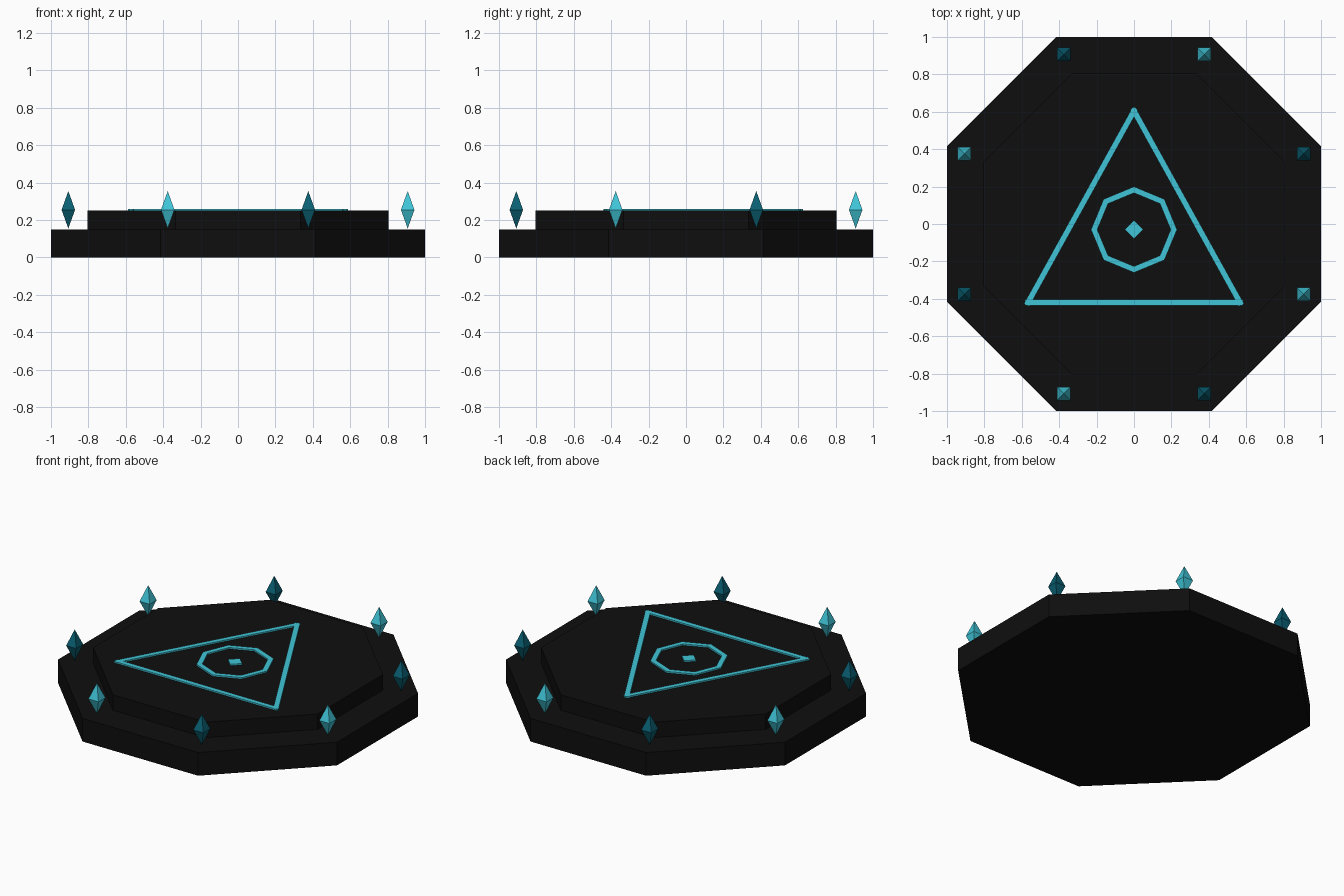
import bpy, bmesh, math
from mathutils import Matrix, Vector

if "Cube" in bpy.data.objects:
    bpy.data.objects.remove(bpy.data.objects["Cube"])


def material(name, rgb):
    m = bpy.data.materials.new(name)
    m.diffuse_color = (*rgb, 1)
    m.use_nodes = True
    m.node_tree.nodes["Principled BSDF"].inputs["Base Color"].default_value = m.diffuse_color
    return m


BLACK = material("black stone", (0.0045, 0.0045, 0.0045))
BRIGHT = material("bright teal", (0.051, 0.56, 0.68))
DARK = material("dark teal", (0.003, 0.115, 0.17))


def add_object(name, bm, mat):
    bmesh.ops.recalc_face_normals(bm, faces=bm.faces)
    mesh = bpy.data.meshes.new(name)
    bm.to_mesh(mesh)
    bm.free()
    mesh.materials.append(mat)
    ob = bpy.data.objects.new(name, mesh)
    bpy.context.collection.objects.link(ob)
    return ob


def ngon(n, radius, turn=0.0, centre=(0, 0)):
    return [(centre[0] + radius * math.cos(turn + i * math.tau / n),
             centre[1] + radius * math.sin(turn + i * math.tau / n)) for i in range(n)]


def prism(name, points, z0, z1, mat):
    bm = bmesh.new()
    face = bm.faces.new([bm.verts.new((x, y, z0)) for x, y in points])
    top = bmesh.ops.extrude_face_region(bm, geom=[face], use_keep_orig=True)["geom"]
    bmesh.ops.translate(bm, vec=(0, 0, z1 - z0),
                        verts=[g for g in top if isinstance(g, bmesh.types.BMVert)])
    return add_object(name, bm, mat)


def bar(name, a, b, width, extend, z0, z1, mat):
    a, b = Vector(a), Vector(b)
    d = (b - a).normalized()
    side = Vector((-d.y, d.x)) * width / 2
    a, b = a - d * extend, b + d * extend
    return prism(name, [a - side, b - side, b + side, a + side], z0, z1, mat)


# Two-step octagonal platform
SEC = 1 / math.cos(math.pi / 8)
prism("base_step", ngon(8, SEC, math.pi / 8), 0, 0.15, BLACK)
prism("upper_step", ngon(8, 0.805 * SEC, math.pi / 8), 0.15, 0.25, BLACK)

# Triangle of thin inlaid bars
corners = [(0, 0.605), (-0.567, -0.42), (0.567, -0.42)]
for i in range(3):
    bar(f"triangle_bar_{i + 1}", corners[i], corners[(i + 1) % 3],
        0.032, 0.015, 0.25, 0.2595, BRIGHT)

# Octagonal ring and centre diamond
C = (0, -0.03)
bm = bmesh.new()
loops = [[bm.verts.new((x, y, z)) for x, y in ngon(8, r, 0, C)]
         for r, z in ((0.23, 0.25), (0.23, 0.2595), (0.196, 0.2595), (0.196, 0.25))]
for k in range(4):
    p, q = loops[k], loops[(k + 1) % 4]
    for i in range(8):
        j = (i + 1) % 8
        bm.faces.new((p[i], p[j], q[j], q[i]))
add_object("octagon_ring", bm, BRIGHT)
prism("centre_diamond", ngon(4, 0.05, 0, C), 0.25, 0.2595, BRIGHT)

# Eight floating crystals, alternating bright and dark
for i in range(8):
    x, y = ngon(8, 0.982, math.pi / 8)[i]
    bm = bmesh.new()
    ring = [bm.verts.new((px, py, 0.255))
            for px, py in ngon(4, 0.036 * math.sqrt(2), math.pi / 4, (x, y))]
    for z in (0.355, 0.155):
        tip = bm.verts.new((x, y, z))
        for k in range(4):
            bm.faces.new((ring[k], ring[(k + 1) % 4], tip))
    add_object(f"crystal_{i + 1}", bm, BRIGHT if i % 2 else DARK)
